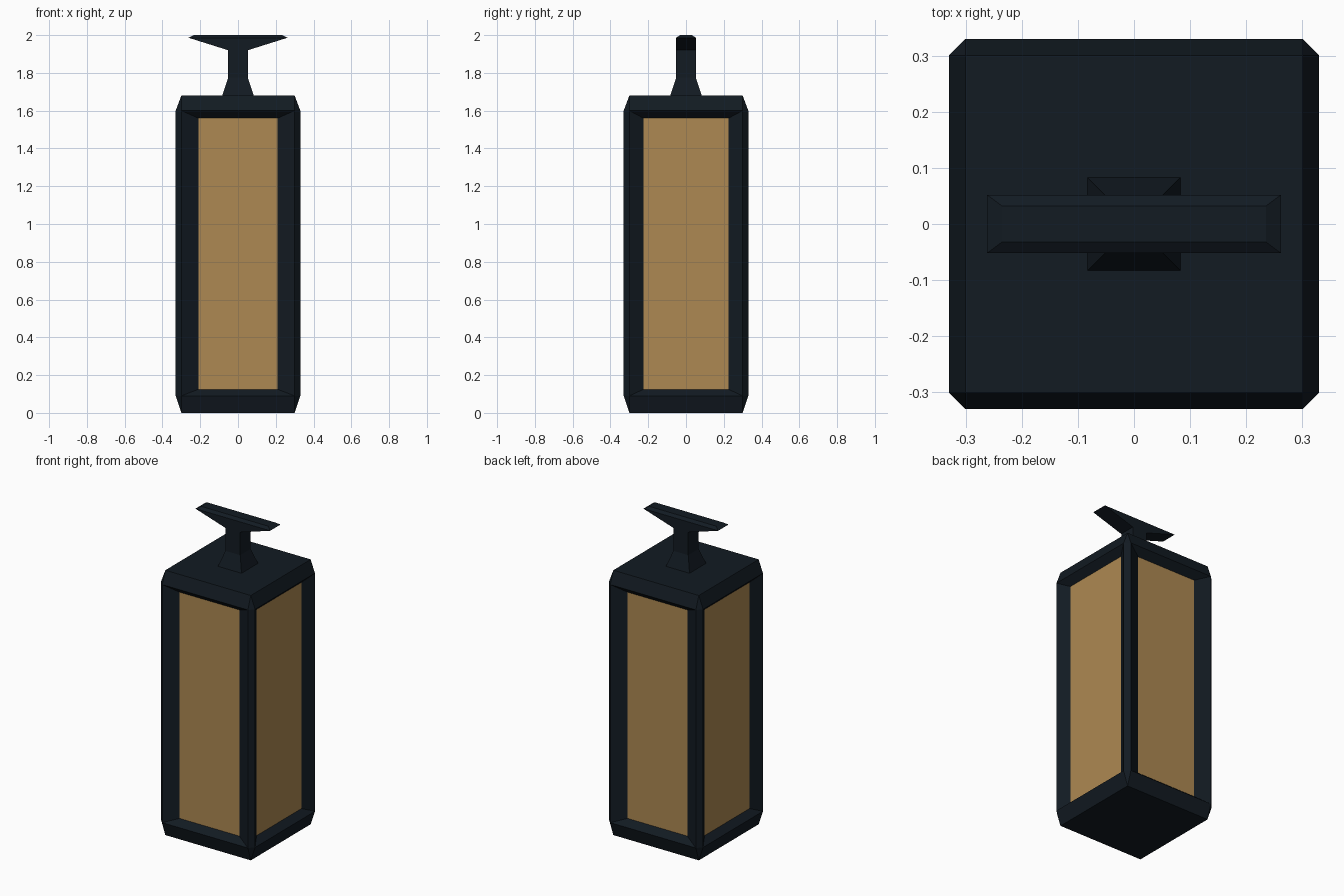
import bpy, bmesh
from math import copysign

if "Cube" in bpy.data.objects:
    bpy.data.objects.remove(bpy.data.objects["Cube"])


def material(name, color):
    mat = bpy.data.materials.new(name)
    mat.diffuse_color = (*color, 1)
    mat.use_nodes = True
    mat.node_tree.nodes["Principled BSDF"].inputs["Base Color"].default_value = mat.diffuse_color
    return mat


def finish(bm, name, mat):
    mesh = bpy.data.meshes.new(name)
    bm.to_mesh(mesh)
    bm.free()
    mesh.materials.append(mat)
    obj = bpy.data.objects.new(name, mesh)
    bpy.context.collection.objects.link(obj)
    return obj


def ring(hx, hy, z, c=0.0):
    """Rectangle outline with corners cut by c (c = 0 gives a plain rectangle)."""
    return [(hx, c - hy, z), (hx, hy - c, z), (hx - c, hy, z), (c - hx, hy, z),
            (-hx, hy - c, z), (-hx, c - hy, z), (c - hx, -hy, z), (hx - c, -hy, z)]


def loft(rings):
    """Capped solid through stacked outlines."""
    bm = bmesh.new()
    loops = [[bm.verts.new(p) for p in r] for r in rings]
    for a, b in zip(loops, loops[1:]):
        for i in range(8):
            j = (i + 1) % 8
            bm.faces.new((a[i], a[j], b[j], b[i]))
    bm.faces.new(loops[0][::-1])
    bm.faces.new(loops[-1])
    bmesh.ops.remove_doubles(bm, verts=bm.verts, dist=1e-4)
    bmesh.ops.recalc_face_normals(bm, faces=bm.faces)
    bm.normal_update()
    return bm


dark = material("dark_metal", (0.006, 0.0105, 0.016))
amber = material("amber_glass", (0.42, 0.25, 0.085))

# Lantern body with chamfered corners and rims
body = loft([ring(0.30, 0.30, 0), ring(0.33, 0.33, 0.09, 0.03),
             ring(0.33, 0.33, 1.60, 0.03), ring(0.30, 0.30, 1.68)])

# Sloped window recesses, with a glass pane at the back of each
sides = [f for f in body.faces if max(abs(f.normal.x), abs(f.normal.y)) > 0.99]
recessed = bmesh.ops.extrude_discrete_faces(body, faces=sides)["faces"]
glass = bmesh.new()
for f in recessed:
    hx, hy = (0.288, 0.225) if abs(f.normal.x) > 0.5 else (0.21, 0.287)
    for v in f.verts:
        v.co = (copysign(hx, v.co.x), copysign(hy, v.co.y),
                1.56 if v.co.z > 0.8 else 0.125)
    glass.faces.new([glass.verts.new(v.co) for v in f.verts])
bmesh.ops.delete(body, geom=recessed, context="FACES_ONLY")
finish(body, "lantern_frame", dark)
finish(glass, "glass_panes", amber)

# Stem with flared foot
finish(loft([ring(0.083, 0.083, 1.68), ring(0.052, 0.052, 1.775),
             ring(0.052, 0.052, 1.92)]), "handle_stem", dark)

# T-shaped grip, widening along x
finish(loft([ring(0.052, 0.052, 1.92), ring(0.262, 0.052, 1.986),
             ring(0.235, 0.032, 2.0)]), "handle_grip", dark)
